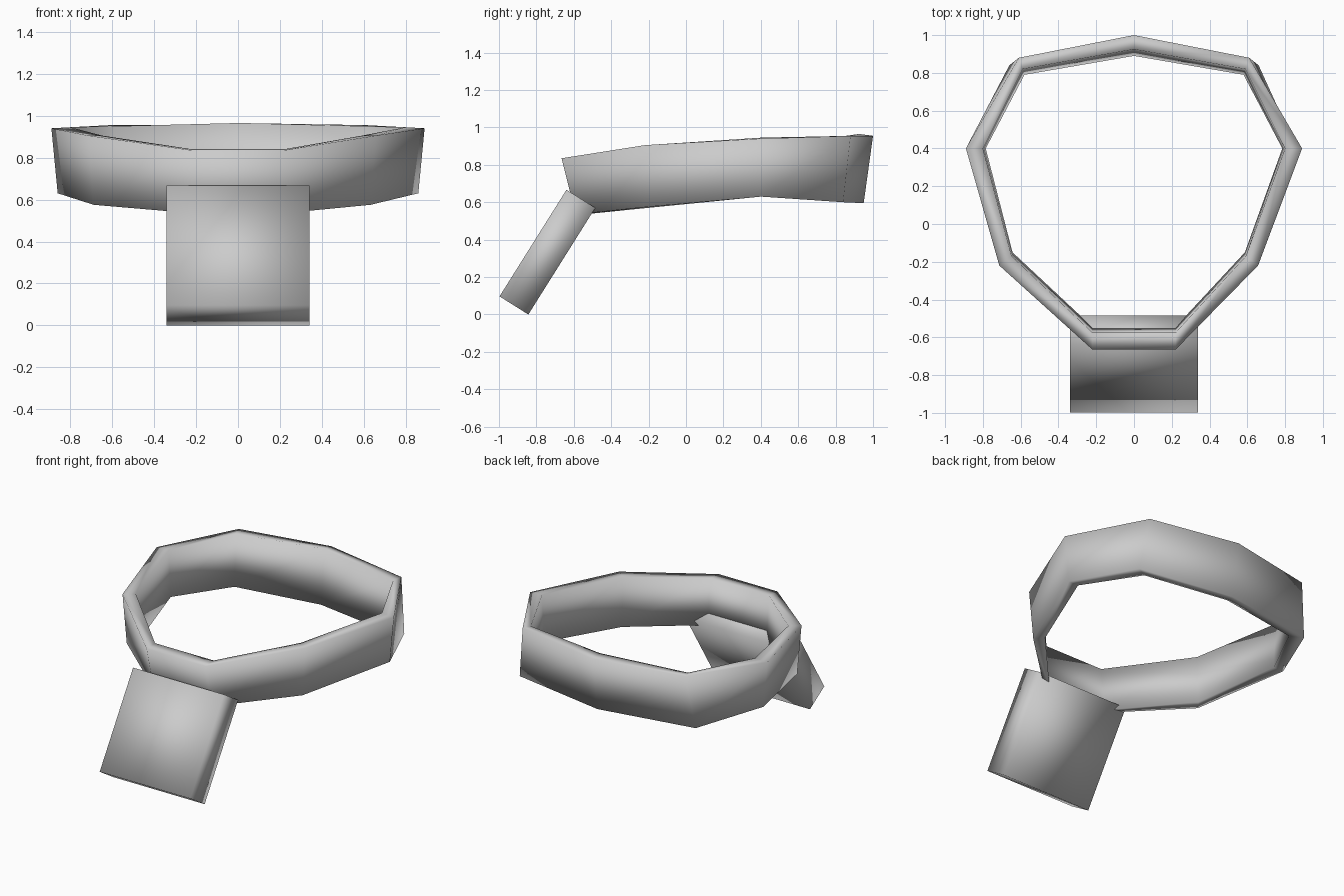
import bpy, bmesh, math
from mathutils import Matrix, Vector

cube = bpy.data.objects.get("Cube")
if cube:
    bpy.data.objects.remove(cube, do_unlink=True)

grey = bpy.data.materials.new("plain grey")
grey.diffuse_color = (0.6, 0.6, 0.6, 1)
grey.use_nodes = True
grey.node_tree.nodes["Principled BSDF"].inputs["Base Color"].default_value = (0.6, 0.6, 0.6, 1)


def finish(name, bm):
    """Turn a bmesh into a smooth grey object."""
    bmesh.ops.recalc_face_normals(bm, faces=bm.faces)
    mesh = bpy.data.meshes.new(name)
    bm.to_mesh(mesh)
    bm.free()
    mesh.materials.append(grey)
    for p in mesh.polygons:
        p.use_smooth = True
    obj = bpy.data.objects.new(name, mesh)
    bpy.context.collection.objects.link(obj)
    return obj


# Band cross-sections, back to front on the left side:
# outer top, outer bottom, inner bottom, inner top
back = [(0, 1.0, 0.955), (0, 0.95, 0.595), (0, 0.89, 0.60), (0, 0.925, 0.965)]
half = [
    [(0.61, 0.88, 0.955), (0.66, 0.84, 0.60), (0.58, 0.79, 0.605), (0.59, 0.82, 0.95)],
    [(0.89, 0.40, 0.94), (0.86, 0.40, 0.63), (0.785, 0.40, 0.63), (0.80, 0.40, 0.945)],
    [(0.685, -0.22, 0.905), (0.66, -0.21, 0.575), (0.615, -0.15, 0.575), (0.62, -0.17, 0.905)],
    [(0.22, -0.665, 0.835), (0.22, -0.59, 0.535), (0.22, -0.545, 0.535), (0.22, -0.575, 0.84)],
]
# The band's shoulder joint sits slightly further out on the right side
SHIFT = 0.028
left = [[(x - (SHIFT if i == 2 else 0), y, z) for x, y, z in s] for i, s in enumerate(half)]
right = [[(-x - (SHIFT if i == 2 else 0), y, z) for x, y, z in s] for i, s in enumerate(half)]
sections = [back] + left + right[::-1]

# Closed faceted neck band
bm = bmesh.new()
rings = [[bm.verts.new(p) for p in s] for s in sections]
for i, ring in enumerate(rings):
    nxt = rings[(i + 1) % len(rings)]
    for j in range(4):
        k = (j + 1) % 4
        bm.faces.new((ring[j], ring[k], nxt[k], nxt[j]))
finish("neck_band", bm)

# Tilted block hanging from the front of the band
bm = bmesh.new()
bmesh.ops.create_cube(bm, size=1)
along = Vector((0, 0.358, 0.57))
tilt = math.atan2(along.y, along.z)
bmesh.ops.transform(bm, verts=bm.verts, matrix=(
    Matrix.Translation((0, -0.741, 0.333))
    @ Matrix.Rotation(-tilt, 4, 'X')
    @ Matrix.Diagonal((0.68, 0.182, along.length, 1))))
finish("hanging_block", bm)
